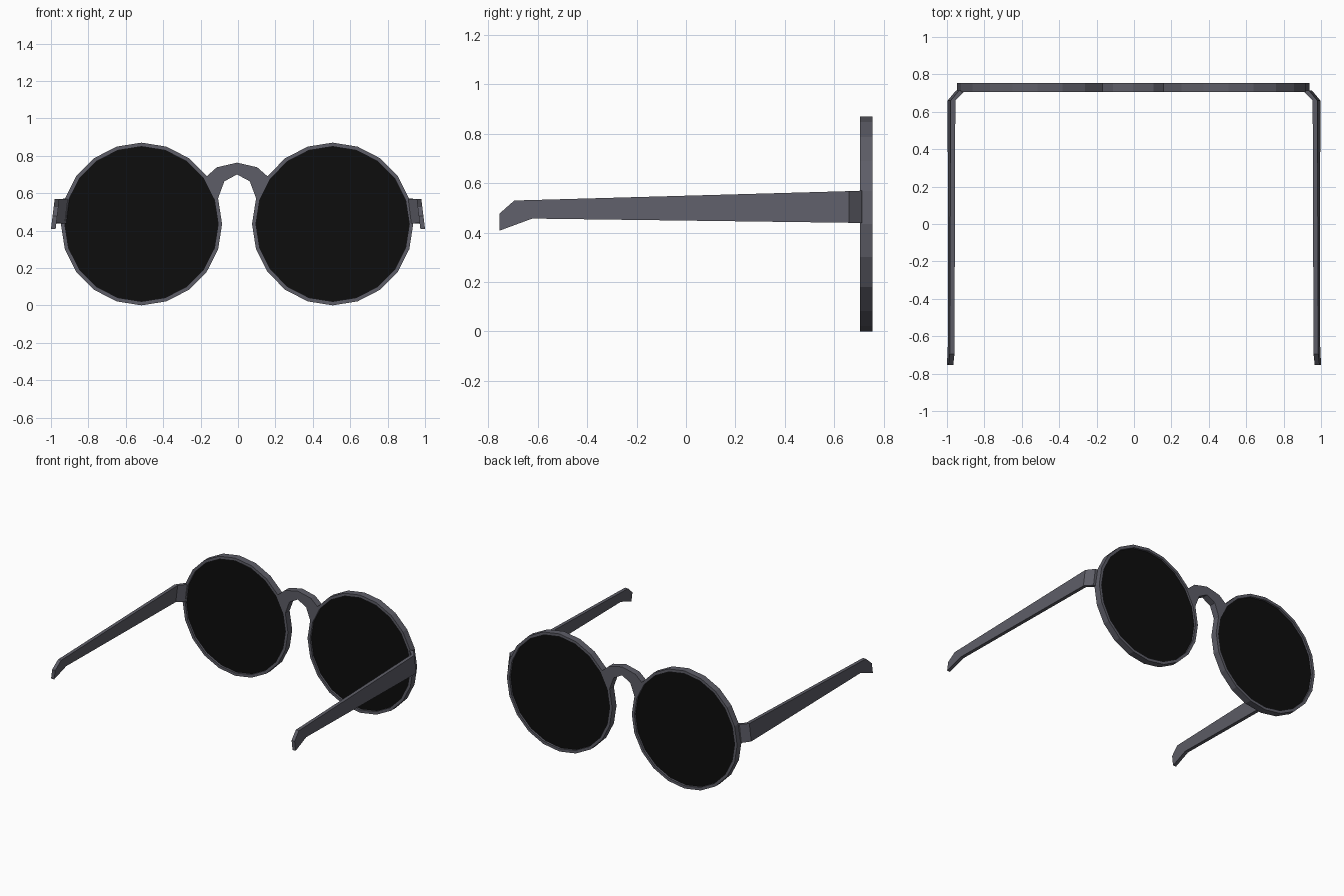
import bpy, bmesh, math

if "Cube" in bpy.data.objects:
    bpy.data.objects.remove(bpy.data.objects["Cube"])

SIDES = 20
Y_BACK, Y_FRONT = 0.705, 0.755
LENS_X, LENS_Z = 0.511, 0.435
OFFSET = -0.005          # front frame sits a hair off centre


def material(name, color):
    m = bpy.data.materials.new(name)
    m.diffuse_color = color
    m.use_nodes = True
    m.node_tree.nodes["Principled BSDF"].inputs["Base Color"].default_value = m.diffuse_color
    return m


FRAME = material("frame_grey", (0.11, 0.11, 0.135, 1))
DARK = material("lens_black", (0.004, 0.004, 0.004, 1))


def make(name, verts, faces, mat):
    mesh = bpy.data.meshes.new(name)
    mesh.from_pydata(verts, [], faces)
    bm = bmesh.new()
    bm.from_mesh(mesh)
    bmesh.ops.recalc_face_normals(bm, faces=bm.faces)
    bm.to_mesh(mesh)
    bm.free()
    mesh.materials.append(mat)
    ob = bpy.data.objects.new(name, mesh)
    bpy.context.collection.objects.link(ob)
    return ob


def loft(name, rings, mat, closed=False):
    """Skin equal-sized loops; cap the ends unless closed."""
    n, k = len(rings[0]), len(rings)
    verts = [v for r in rings for v in r]
    faces = [(i * n + j, i * n + (j + 1) % n,
              (i + 1) % k * n + (j + 1) % n, (i + 1) % k * n + j)
             for i in range(k if closed else k - 1) for j in range(n)]
    if not closed:
        faces += [tuple(range(n)), tuple(range((k - 1) * n, k * n))]
    return make(name, verts, faces, mat)


def loop(cx, inset, y):
    return [(cx + (0.431 - inset) * math.cos(2 * math.pi * i / SIDES), y,
             LENS_Z + (0.435 - inset) * math.sin(2 * math.pi * i / SIDES))
            for i in range(SIDES)]


# Temple sections: y top, y bottom, z top, z bottom, x outer, x inner
TEMPLE = [(-0.755, -0.755, 0.477, 0.408, 0.980, 0.955),
          (-0.695, -0.622, 0.530, 0.457, 0.980, 0.955),
          (0.660, 0.660, 0.568, 0.440, 0.980, 0.955),
          (0.713, 0.713, 0.570, 0.438, 0.936, 0.902)]

for side, label in ((-1, "left"), (1, "right")):
    cx = side * LENS_X + OFFSET
    # round rim and dark lens
    loft("rim_" + label, [loop(cx, 0, Y_BACK), loop(cx, 0, Y_FRONT),
                          loop(cx, 0.021, Y_FRONT), loop(cx, 0.021, Y_BACK)],
         FRAME, closed=True)
    loft("lens_" + label, [loop(cx, 0.019, 0.72), loop(cx, 0.019, 0.74)], DARK)
    # temple arm, leaning outward towards the bottom
    rings = []
    for yt, yb, zt, zb, xo, xi in TEMPLE:
        lean_t, lean_b = (0.57 - zt) * 0.125, (0.57 - zb) * 0.125
        rings.append([(side * (xo + lean_t), yt, zt), (side * (xi + lean_t), yt, zt),
                      (side * (xi + lean_b), yb, zb), (side * (xo + lean_b), yb, zb)])
    loft("temple_" + label, rings, FRAME)

# Arched nose bridge: (upper x, z, lower x, z) mirrored about the middle
half = [(0.165, 0.688, 0.104, 0.566), (0.108, 0.738, 0.068, 0.663)]
arch = [(-a, b, -c, d) for a, b, c, d in half] + [(0, 0.763, 0, 0.70)] + half[::-1]
loft("bridge", [[(a + OFFSET, Y_BACK, b), (a + OFFSET, Y_FRONT, b),
                 (c + OFFSET, Y_FRONT, d), (c + OFFSET, Y_BACK, d)]
                for a, b, c, d in arch], FRAME)
